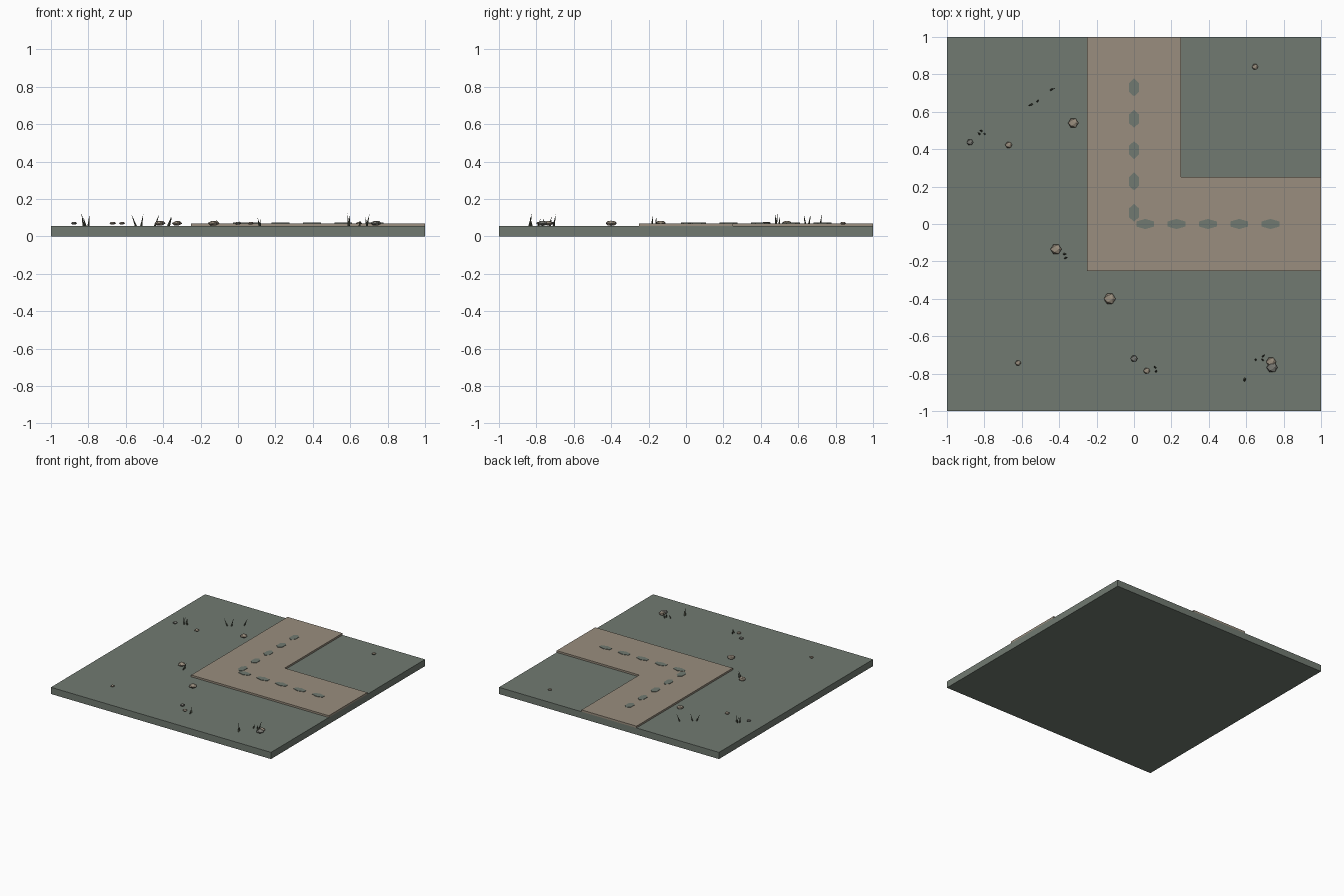
import bpy, bmesh, math
from mathutils import Matrix, Vector

if "Cube" in bpy.data.objects:
    bpy.data.objects.remove(bpy.data.objects["Cube"])


def material(name, rgb):
    m = bpy.data.materials.new(name)
    m.diffuse_color = (*rgb, 1)
    m.use_nodes = True
    m.node_tree.nodes["Principled BSDF"].inputs["Base Color"].default_value = m.diffuse_color
    return m


MOSS = material("grey green", (0.165, 0.195, 0.165))
SAND = material("sandy tan", (0.32, 0.27, 0.21))
STONE = material("stone grey", (0.19, 0.19, 0.17))
DRY = material("dark grass", (0.09, 0.10, 0.07))


def finish(name, bm, mat):
    bmesh.ops.recalc_face_normals(bm, faces=bm.faces)
    mesh = bpy.data.meshes.new(name)
    bm.to_mesh(mesh)
    bm.free()
    mesh.materials.append(mat)
    obj = bpy.data.objects.new(name, mesh)
    bpy.context.collection.objects.link(obj)
    return obj


def prism(name, outline, z0, z1, mat):
    bm = bmesh.new()
    face = bm.faces.new([bm.verts.new((x, y, z0)) for x, y in outline])
    ext = bmesh.ops.extrude_face_region(bm, geom=[face], use_keep_orig=True)
    top = [v for v in ext["geom"] if isinstance(v, bmesh.types.BMVert)]
    bmesh.ops.translate(bm, verts=top, vec=(0, 0, z1 - z0))
    return finish(name, bm, mat)


GROUND, PATH = 0.055, 0.07

# Ground slab and the L-shaped path on it
prism("ground", [(-1, -1), (1, -1), (1, 1), (-1, 1)], 0, GROUND, MOSS)
prism("path", [(-.25, -.25), (1, -.25), (1, .25), (.25, .25), (.25, 1), (-.25, 1)],
      GROUND, PATH, SAND)


# Six-sided stepping marks along both arms of the path
def mark(name, x, y, rx, ry):
    pts = [(x + rx * math.sin(i * math.pi / 3), y + ry * math.cos(i * math.pi / 3))
           for i in range(6)]
    prism(name, pts, PATH - 0.002, PATH + 0.003, MOSS)


for i in range(5):
    d = 0.06 + i * 0.1675
    mark(f"mark_north_{i}", 0, d, 0.03, 0.048)
    mark(f"mark_east_{i}", d, 0, 0.055, 0.027)

# Flattened low-poly pebbles: x, y, radius, material
PEBBLES = [
    (-.325, .54, .028, SAND), (-.877, .437, .018, STONE), (-.67, .423, .019, SAND),
    (.647, .84, .017, SAND), (-.417, -.135, .03, SAND), (-.13, -.40, .032, SAND),
    (-.62, -.743, .016, SAND), (0, -.72, .019, STONE), (.068, -.785, .018, SAND),
    (.733, -.737, .027, SAND), (.738, -.767, .03, STONE),
]
for i, (x, y, r, mat) in enumerate(PEBBLES):
    bm = bmesh.new()
    bmesh.ops.create_icosphere(bm, subdivisions=1, radius=r)
    tilt = Matrix.Rotation(math.radians(31.72), 4, 'Y')
    squash = Matrix.Diagonal((1, 1, 0.5, 1))
    bm.transform(Matrix.Translation((x, y, 0.07)) @ squash @ tilt)
    finish(f"pebble_{i}", bm, mat)

# Thin leaning grass blades: x, y, lean in x, lean in y, tip height
BLADES = [
    (-.825, .48, -.012, .012, .125), (-.80, .483, .006, -.006, .115),
    (-.815, .497, -.012, .005, .105),
    (-.545, .64, -.025, -.01, .118), (-.518, .655, .012, .012, .12),
    (-.445, .717, .025, .01, .12),
    (-.375, -.16, .018, 0, .105), (-.37, -.183, .018, .006, .11),
    (.115, -.768, -.01, .01, .10), (.117, -.79, .003, .012, .095),
    (.65, -.727, .003, .008, .09), (.688, -.708, .015, .012, .12),
    (.69, -.728, -.01, .008, .105),
    (.592, -.838, -.008, .015, .125), (.592, -.825, .006, -.01, .11),
]
for i, (x, y, dx, dy, h) in enumerate(BLADES):
    bm = bmesh.new()
    tip = bm.verts.new((x + dx, y + dy, h))
    base = [bm.verts.new((x + .006 * math.cos(a), y + .006 * math.sin(a), GROUND - .002))
            for a in (k * math.tau / 4 for k in range(4))]
    bm.faces.new(base)
    for a, b in zip(base, base[1:] + base[:1]):
        bm.faces.new((a, b, tip))
    finish(f"grass_blade_{i}", bm, DRY)
